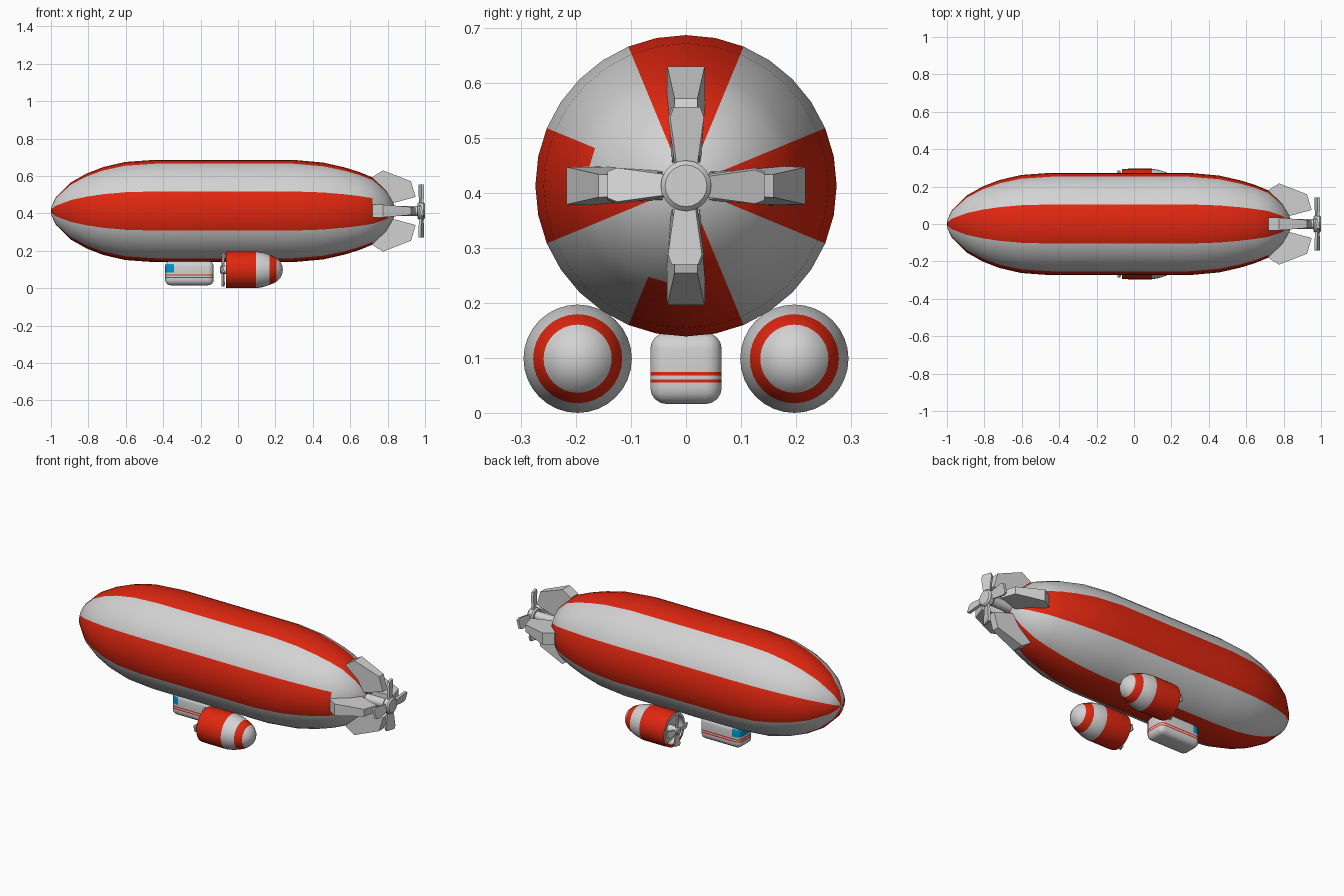
import bpy, bmesh, math
from mathutils import Matrix, Vector

if "Cube" in bpy.data.objects:
    bpy.data.objects.remove(bpy.data.objects["Cube"])


def material(name, rgb):
    m = bpy.data.materials.new(name)
    m.diffuse_color = (*rgb, 1)
    m.use_nodes = True
    m.node_tree.nodes["Principled BSDF"].inputs["Base Color"].default_value = m.diffuse_color
    return m


GREY, RED, BLUE = 0, 1, 2
MATS = [material("light grey", (0.65, 0.65, 0.65)),
        material("red", (0.75, 0.02, 0.005)),
        material("window blue", (0.0, 0.30, 0.60))]
AXIS_Z = 0.413


def finish(bm, name, rule=None, angle=35):
    """Turn a bmesh into an object, colouring faces by a rule on their centre."""
    bmesh.ops.recalc_face_normals(bm, faces=bm.faces)
    if rule:
        for f in bm.faces:
            f.material_index = rule(f.calc_center_median())
    me = bpy.data.meshes.new(name)
    bm.to_mesh(me)
    bm.free()
    for m in MATS:
        me.materials.append(m)
    ob = bpy.data.objects.new(name, me)
    bpy.context.collection.objects.link(ob)
    bpy.ops.object.select_all(action='DESELECT')
    ob.select_set(True)
    bpy.context.view_layer.objects.active = ob
    bpy.ops.object.shade_smooth_by_angle(angle=math.radians(angle))
    return ob


def lathe(bm, profile, y, z, segments=32):
    """Revolve (x, radius) points about a line along x."""
    rings = []
    for x, r in profile:
        if r == 0:
            rings.append([bm.verts.new((x, y, z))] * segments)
        else:
            rings.append([bm.verts.new((x, y + r * math.cos(a), z + r * math.sin(a)))
                          for a in (2 * math.pi * i / segments for i in range(segments))])
    for p, q in zip(rings, rings[1:]):
        for i in range(segments):
            j = (i + 1) % segments
            bm.faces.new(list(dict.fromkeys((p[i], p[j], q[j], q[i]))))


def loft(bm, a, b):
    """Close a solid between two matching outlines."""
    va, vb = ([bm.verts.new(p) for p in s] for s in (a, b))
    bm.faces.new(va)
    bm.faces.new(vb[::-1])
    n = len(va)
    for i in range(n):
        bm.faces.new((va[i], va[(i + 1) % n], vb[(i + 1) % n], vb[i]))


def propeller(name, x, y, z, s, hub_r, hub_front, hub_back):
    bm = bmesh.new()
    outline = [(-0.017, 0.02), (0.017, 0.02), (0.032, 0.125), (0.025, 0.143),
               (-0.025, 0.143), (-0.032, 0.125)]
    for k in range(4):
        turn = (Matrix.Translation((x, y, z)) @ Matrix.Rotation(k * math.pi / 2, 4, 'X')
                @ Matrix.Rotation(math.radians(16), 4, 'Z') @ Matrix.Scale(s, 4))
        loft(bm, [turn @ Vector((-0.007, w, h)) for w, h in outline],
             [turn @ Vector((0.007, w, h)) for w, h in outline])
    c = 0.008 * s
    lathe(bm, [(hub_front, 0), (hub_front, hub_r - c), (hub_front + c, hub_r),
               (hub_back - c, hub_r), (hub_back, hub_r - c), (hub_back, 0)], y, z, 20)
    finish(bm, name)


# Hull with four stripes running nose to tail
def hull_rule(c):
    a = math.degrees(math.atan2(c.z - AXIS_Z, c.y)) % 360
    off = (a + 45) % 90 - 45
    if abs(off) > 22.5:
        return GREY
    # stripes stop early beside two of the fins
    if c.x > 0.72 and (157 < a < 180 or 247 < a < 270):
        return GREY
    return RED


bm = bmesh.new()
lathe(bm, [(-1, 0), (-0.997, 0.025), (-0.973, 0.075), (-0.893, 0.153), (-0.81, 0.2),
           (-0.72, 0.235), (-0.604, 0.262), (-0.44, 0.274), (-0.1, 0.274), (0.29, 0.274),
           (0.455, 0.259), (0.57, 0.233), (0.65, 0.208), (0.72, 0.179), (0.79, 0.115),
           (0.83, 0.05), (0.84, 0)], 0, AXIS_Z)
finish(bm, "hull", hull_rule)

# Tail fins, thick at the leading edge and thin at the trailing edge
bm = bmesh.new()
fin = [(0.72, 0.04, 0.035), (0.72, 0.182, 0.035), (0.775, 0.217, 0.034),
       (0.925, 0.159, 0.021), (0.95, 0.075, 0.019), (0.82, 0.04, 0.026)]
for k in range(4):
    turn = Matrix.Translation((0, 0, AXIS_Z)) @ Matrix.Rotation(k * math.pi / 2, 4, 'X')
    loft(bm, [turn @ Vector((x, -t, h)) for x, h, t in fin],
         [turn @ Vector((x, t, h)) for x, h, t in fin])
finish(bm, "tail_fins", angle=15)

# Tail shaft and propeller
bm = bmesh.new()
lathe(bm, [(0.8, 0), (0.8, 0.027), (0.965, 0.027), (0.965, 0)], 0, AXIS_Z, 20)
finish(bm, "tail_shaft")
propeller("tail_propeller", 0.98, 0, AXIS_Z, 1.0, 0.046, 0.96, 1.0)

# Cabin: rounded box cut along its stripes and windows
bm = bmesh.new()
bmesh.ops.create_cube(bm, size=1, matrix=Matrix.Translation((-0.26, 0, 0.081))
                      @ Matrix.Diagonal((0.26, 0.13, 0.13, 1)))
bmesh.ops.bevel(bm, geom=bm.edges[:], offset=0.03, segments=4, profile=0.5, affect='EDGES')
cuts = [((0, 0, z), (0, 0, 1)) for z in (0.055, 0.061, 0.068, 0.074, 0.085, 0.13)]
cuts.append(((-0.343, 0, 0), (1, 0, 0)))
for co, no in cuts:
    bmesh.ops.bisect_plane(bm, geom=bm.verts[:] + bm.edges[:] + bm.faces[:],
                           plane_co=co, plane_no=no)


def cabin_rule(c):
    if 0.055 < c.z < 0.061 or 0.068 < c.z < 0.074:
        return RED
    if c.x < -0.343 and 0.085 < c.z < 0.13:
        return BLUE
    return GREY


finish(bm, "cabin", cabin_rule)


# Two engine pods with recessed fronts and banded tails
def pod_rule(c):
    inside = math.hypot(abs(c.y) - 0.197, c.z - 0.1) < 0.09 and c.x < 0.09
    if inside:
        return GREY
    return RED if c.x < 0.095 or 0.168 < c.x < 0.207 else GREY


for side, label in ((-1, "right"), (1, "left")):
    y = side * 0.197
    bm = bmesh.new()
    lathe(bm, [(-0.03, 0), (-0.03, 0.078), (-0.063, 0.082), (-0.063, 0.097), (-0.03, 0.0985),
               (0.095, 0.0985), (0.135, 0.092), (0.168, 0.081), (0.19, 0.072), (0.207, 0.062),
               (0.225, 0.045), (0.236, 0.024), (0.24, 0)], y, 0.0985)
    finish(bm, label + "_engine_pod", pod_rule)
    propeller(label + "_engine_propeller", -0.08, y, 0.0985, 0.62, 0.022, -0.095, -0.025)
